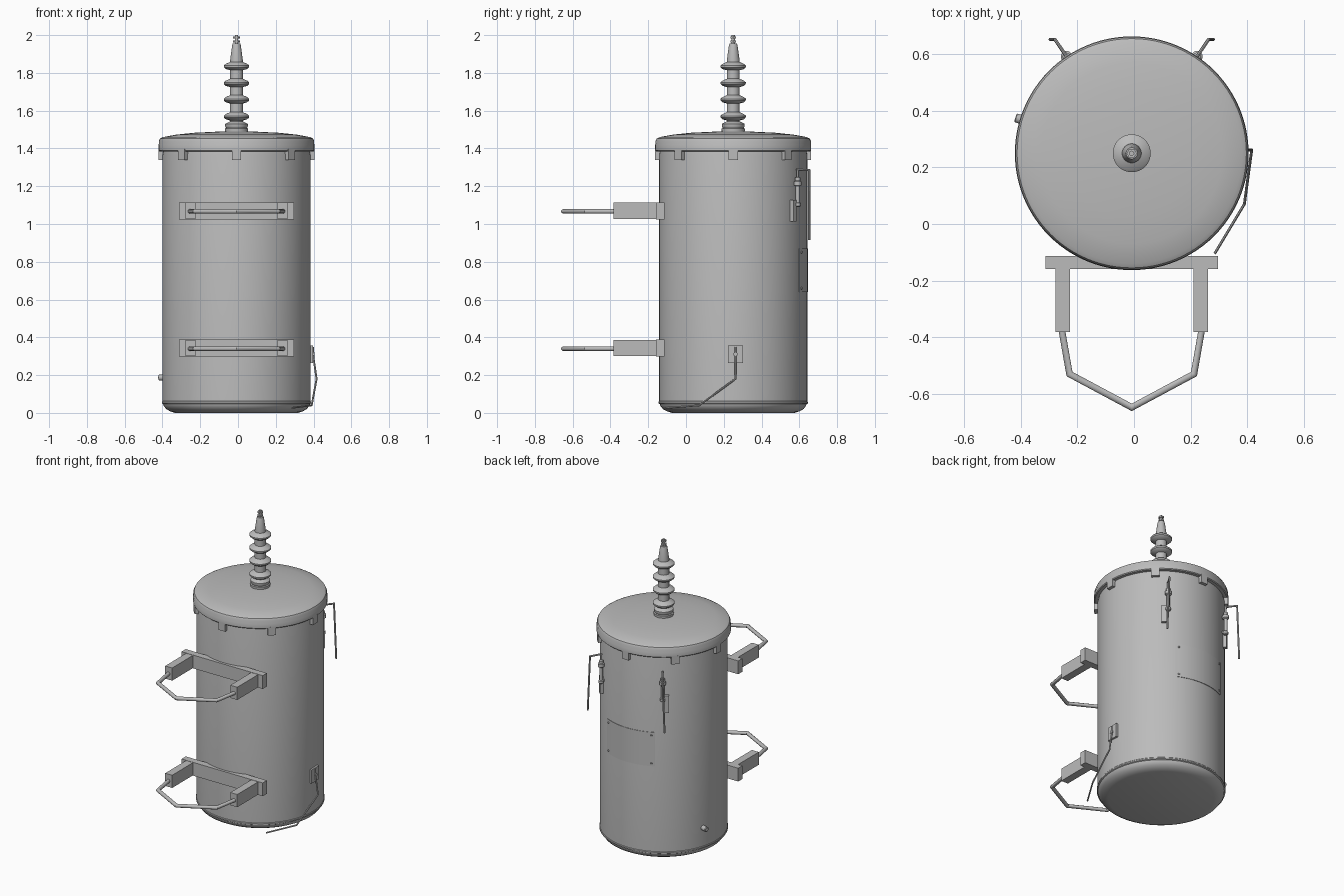
import bpy, bmesh, math
from mathutils import Vector, Matrix

if "Cube" in bpy.data.objects:
    bpy.data.objects.remove(bpy.data.objects["Cube"])

CX, CY, R = -0.008, 0.25, 0.392      # tank axis and radius

grey = bpy.data.materials.new("painted grey steel")
grey.diffuse_color = (0.5, 0.5, 0.5, 1)
grey.use_nodes = True
grey.node_tree.nodes["Principled BSDF"].inputs["Base Color"].default_value = grey.diffuse_color


def finish(name, bm, smooth=True):
    bmesh.ops.recalc_face_normals(bm, faces=bm.faces)
    me = bpy.data.meshes.new(name)
    bm.to_mesh(me)
    bm.free()
    ob = bpy.data.objects.new(name, me)
    bpy.context.collection.objects.link(ob)
    me.materials.append(grey)
    if smooth:
        bpy.ops.object.select_all(action='DESELECT')
        ob.select_set(True)
        bpy.context.view_layer.objects.active = ob
        bpy.ops.object.shade_smooth_by_angle(angle=math.radians(35))
    return ob


def lathe(name, profile, at=(CX, CY, 0), axis=(0, 0, 1), segs=64):
    """Revolve (radius, height) points about an axis and cap both ends."""
    bm = bmesh.new()
    rings = []
    for r, z in profile:
        rings.append([bm.verts.new((r * math.cos(math.tau * i / segs),
                                    r * math.sin(math.tau * i / segs), z)) for i in range(segs)])
    for a, b in zip(rings, rings[1:]):
        for i in range(segs):
            j = (i + 1) % segs
            bm.faces.new((a[i], a[j], b[j], b[i]))
    bm.faces.new(rings[0])
    bm.faces.new(rings[-1])
    rot = Vector((0, 0, 1)).rotation_difference(Vector(axis)).to_matrix().to_4x4()
    bm.transform(Matrix.Translation(at) @ rot)
    return finish(name, bm)


def box(name, center, size, angle=0.0):
    bm = bmesh.new()
    bmesh.ops.create_cube(bm, size=1)
    bm.transform(Matrix.Translation(center) @ Matrix.Rotation(angle, 4, 'Z')
                 @ Matrix.Diagonal((*size, 1)))
    return finish(name, bm, False)


def tube(name, points, radius, segs=12):
    """Mitred round bar through the given points."""
    pts = [Vector(p) for p in points]
    bm = bmesh.new()
    dirs = [(b - a).normalized() for a, b in zip(pts, pts[1:])]
    side = dirs[0].orthogonal().normalized()
    up = dirs[0].cross(side)
    ring = [pts[0] + radius * (side * math.cos(math.tau * i / segs) + up * math.sin(math.tau * i / segs))
            for i in range(segs)]
    rings = [[bm.verts.new(p) for p in ring]]
    for k, d in enumerate(dirs):
        n = (d + dirs[k + 1]).normalized() if k + 1 < len(dirs) else d
        ring = [p + d * ((pts[k + 1] - p).dot(n) / d.dot(n)) for p in ring]
        rings.append([bm.verts.new(p) for p in ring])
    for a, b in zip(rings, rings[1:]):
        for i in range(segs):
            j = (i + 1) % segs
            bm.faces.new((a[i], a[j], b[j], b[i]))
    bm.faces.new(rings[0])
    bm.faces.new(rings[-1])
    return finish(name, bm)


def polar(deg, r, z):
    a = math.radians(deg)
    return Vector((CX + r * math.cos(a), CY + r * math.sin(a), z))


# Tank with rounded bottom and welded bead
lathe("tank", [(0.325, 0.0), (0.35, 0.008), (0.372, 0.02), (0.386, 0.038), (0.388, 0.046),
               (0.395, 0.05), (0.395, 0.058), (R, 0.062), (R, 1.365), (0.386, 1.395)], segs=96)

# Domed lid with rolled rim
lathe("lid", [(0.385, 1.385), (0.408, 1.385), (0.413, 1.39), (0.413, 1.42), (0.411, 1.425),
              (0.411, 1.44), (0.405, 1.452), (0.39, 1.46), (0.32, 1.473), (0.225, 1.483),
              (0.1, 1.489), (0.03, 1.49)], segs=96)

# Lid clips
for k in range(8):
    a = 45 * k
    box("lid_clip", polar(a, 0.398, 1.368), (0.03, 0.05, 0.056), math.radians(a))

# Ribbed insulator on the lid
profile = [(0.06, 1.48), (0.062, 1.505), (0.055, 1.508), (0.06, 1.518), (0.06, 1.53), (0.034, 1.543)]
for z in (1.57, 1.66, 1.747, 1.836):
    profile += [(0.034, z - 0.022), (0.056, z - 0.016), (0.066, z - 0.007), (0.067, z + 0.003),
                (0.058, z + 0.011), (0.034, z + 0.022)]
profile += [(0.034, 1.865), (0.023, 1.945), (0.02, 1.955)]
lathe("insulator", profile, segs=40)
lathe("terminal_stud", [(0.009, 1.95), (0.009, 2.0)], segs=16)
for z in (1.966, 1.988):
    lathe("terminal_nut", [(0.018, z - 0.005), (0.018, z + 0.005)], segs=6)

# Mounting brackets: cross plate, two arms and a bent guard bar
for z in (1.07, 0.343):
    box("bracket_plate", (CX, -0.136, z), (0.608, 0.045, 0.09))
    for s in (-1, 1):
        box("bracket_arm", (CX + s * 0.244, -0.265, z), (0.052, 0.235, 0.086))
    zb = z - 0.003
    tube("guard_bar", [(CX - 0.248, -0.37, zb), (CX - 0.22, -0.53, zb), (CX, -0.648, zb),
                       (CX + 0.22, -0.53, zb), (CX + 0.248, -0.37, zb)], 0.012)

# Pair of side terminals with hanging leads
for s in (-1, 1):
    base = 90 - s * 34
    p = polar(base, 0.412, 0)
    lathe("terminal_body", [(0.009, 1.09), (0.016, 1.095), (0.016, 1.11), (0.011, 1.115),
                            (0.011, 1.2), (0.02, 1.205), (0.02, 1.225), (0.014, 1.23),
                            (0.014, 1.245), (0.006, 1.25), (0.006, 1.292)], at=p, segs=20)
    for z in (1.11, 1.215):
        box("terminal_standoff", polar(base, 0.397, z), (0.03, 0.014, 0.014), math.radians(base))
    side = base - s * 3.6
    box("terminal_box", polar(side, 0.402, 1.07), (0.022, 0.028, 0.115), math.radians(side))
    tube("lead_rod", [polar(base, 0.405, 1.288), polar(base, 0.485, 1.285),
                      (CX + s * 0.288, 0.652, 0.915)], 0.006, 8)

# Thin curved data plate on the back, with corner rivets
bm = bmesh.new()
n = 18
cols = []
for i in range(n + 1):
    a = 63 + 54 * i / n
    cols.append([bm.verts.new(polar(a, r, z)) for r, z in
                 ((0.389, 0.64), (0.395, 0.64), (0.395, 0.87), (0.389, 0.87))])
for a, b in zip(cols, cols[1:]):
    for i in range(4):
        j = (i + 1) % 4
        bm.faces.new((a[i], a[j], b[j], b[i]))
bm.faces.new(cols[0])
bm.faces.new(cols[-1])
finish("data_plate", bm)
for a in (66, 114):
    for z in (0.66, 0.85):
        lathe("rivet", [(0.006, 0), (0.006, 0.008), (0.003, 0.011)], at=polar(a, 0.389, z),
              axis=polar(a, 1, 0) - Vector((CX, CY, 0)), segs=12)

# Drain plug
lathe("drain_plug", [(0.016, 0), (0.016, 0.042), (0.012, 0.045)], at=polar(163, 0.385, 0.187),
      axis=polar(163, 1, 0) - Vector((CX, CY, 0)), segs=20)

# Grounding pad and wire
box("ground_pad", (0.385, 0.262, 0.311), (0.022, 0.078, 0.092))
lathe("ground_bolt", [(0.012, 0), (0.012, 0.012)], at=(0.392, 0.262, 0.311), axis=(1, 0, 0), segs=6)
tube("ground_wire", [(0.397, 0.262, 0.35), (0.397, 0.262, 0.31), (0.416, 0.262, 0.18),
                     (0.39, 0.07, 0.04), (0.285, -0.105, 0.027)], 0.005, 8)
